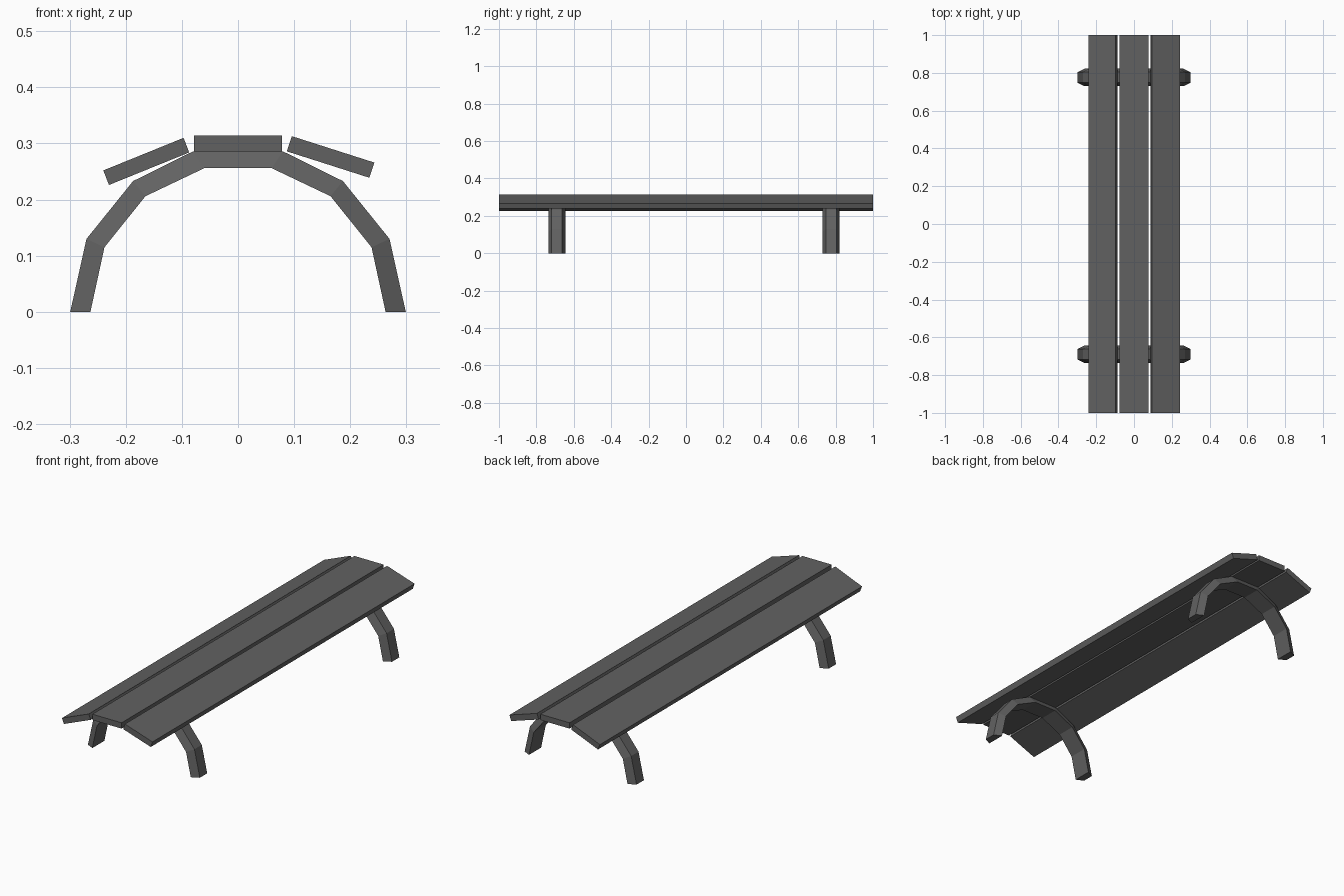
import bpy, bmesh

if "Cube" in bpy.data.objects:
    bpy.data.objects.remove(bpy.data.objects["Cube"])

dark = bpy.data.materials.new("dark_grey")
dark.diffuse_color = (0.12, 0.12, 0.12, 1)
dark.use_nodes = True
dark.node_tree.nodes["Principled BSDF"].inputs["Base Color"].default_value = dark.diffuse_color


def make_object(name, bm):
    bmesh.ops.recalc_face_normals(bm, faces=bm.faces)
    mesh = bpy.data.meshes.new(name)
    bm.to_mesh(mesh)
    bm.free()
    mesh.materials.append(dark)
    obj = bpy.data.objects.new(name, mesh)
    bpy.context.collection.objects.link(obj)
    return obj


def loft(name, rings):
    """Skin a row of equal-sized closed rings and cap both ends."""
    bm = bmesh.new()
    vs = [[bm.verts.new(p) for p in ring] for ring in rings]
    n = len(vs[0])
    for a, b in zip(vs, vs[1:]):
        for i in range(n):
            j = (i + 1) % n
            bm.faces.new((a[i], a[j], b[j], b[i]))
    bm.faces.new(vs[0])
    bm.faces.new(vs[-1])
    return make_object(name, bm)


# Seat planks: end profiles in x, z, run along the whole length
planks = {
    "left_plank": [(-0.24, 0.252), (-0.097, 0.31), (-0.087, 0.284), (-0.23, 0.226)],
    "middle_plank": [(-0.078, 0.314), (0.078, 0.314), (0.078, 0.286), (-0.078, 0.286)],
    "right_plank": [(0.096, 0.313), (0.243, 0.266), (0.234, 0.239), (0.087, 0.286)],
}
for name, profile in planks.items():
    loft(name, [[(x, y, z) for x, z in profile] for y in (-1, 1)])

# Arched legs: trapezoid section, narrow on the outside and wide on the inside
outer = [(0.299, 0.0), (0.27, 0.13), (0.187, 0.233), (0.08, 0.286)]
inner = [(0.263, 0.0), (0.238, 0.115), (0.165, 0.206), (0.06, 0.256)]
outer += [(-x, z) for x, z in reversed(outer)]
inner += [(-x, z) for x, z in reversed(inner)]
narrow, wide = 0.028, 0.046

for name, y in (("front_leg_arch", -0.69), ("back_leg_arch", 0.776)):
    loft(name, [[(ox, y - narrow, oz), (ox, y + narrow, oz),
                 (ix, y + wide, iz), (ix, y - wide, iz)]
                for (ox, oz), (ix, iz) in zip(outer, inner)])
